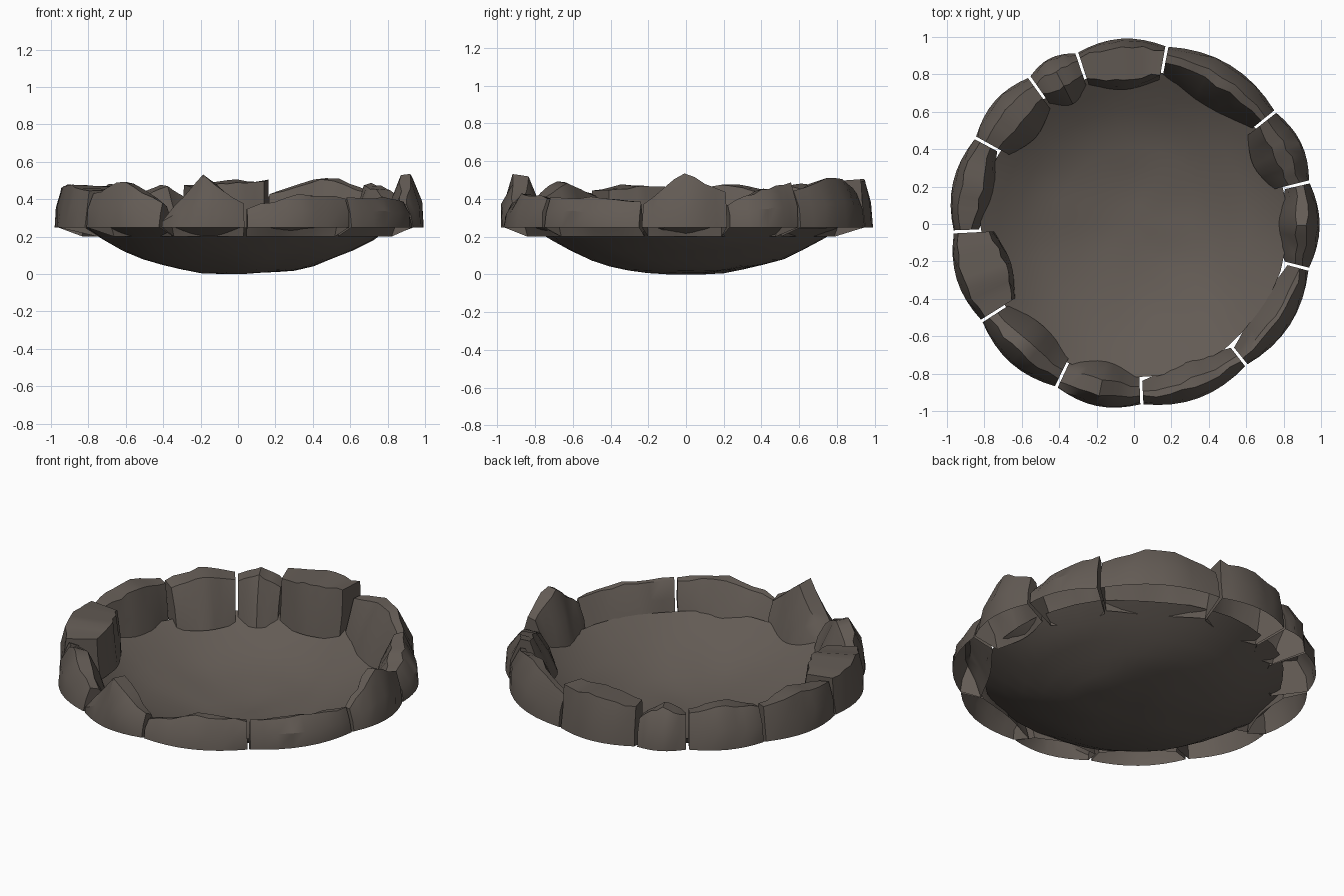
import bpy, bmesh, math, random
from mathutils import Vector, noise

if "Cube" in bpy.data.objects:
    bpy.data.objects.remove(bpy.data.objects["Cube"])

random.seed(7)
stone_mat = bpy.data.materials.new("brown_grey_stone")
stone_mat.diffuse_color = (0.125, 0.105, 0.09, 1)
stone_mat.use_nodes = True
stone_mat.node_tree.nodes["Principled BSDF"].inputs["Base Color"].default_value = stone_mat.diffuse_color


def finish(name, bm, angle):
    me = bpy.data.meshes.new(name)
    bm.to_mesh(me)
    bm.free()
    me.materials.append(stone_mat)
    ob = bpy.data.objects.new(name, me)
    bpy.context.collection.objects.link(ob)
    bpy.ops.object.select_all(action='DESELECT')
    ob.select_set(True)
    bpy.context.view_layer.objects.active = ob
    bpy.ops.object.shade_smooth_by_angle(angle=math.radians(angle))


# Shallow dish: one thin curved sheet, slightly uneven
RIM, DEPTH, SEG, RINGS = 0.82, 0.25, 40, 8
bm = bmesh.new()
centre = bm.verts.new((0, 0, 0))
last = None
for i in range(1, RINGS + 1):
    r = RIM * i / RINGS
    ring = []
    for k in range(SEG):
        a = math.tau * k / SEG
        p = Vector((r * math.cos(a), r * math.sin(a), DEPTH * (r / RIM) ** 2.4))
        wobble = 1 + 0.02 * noise.noise(p * 3)
        z = max(0.001, p.z + 0.012 * noise.noise(p * 4))
        ring.append(bm.verts.new((p.x * wobble, p.y * wobble, z)))
    for k in range(SEG):
        j = (k + 1) % SEG
        if last is None:
            bm.faces.new((centre, ring[k], ring[j]))
        else:
            bm.faces.new((last[k], ring[k], ring[j], last[j]))
    last = ring
bmesh.ops.reverse_faces(bm, faces=bm.faces)  # normals face down and out
finish("dish", bm, 60)


# Rim stones: open-bottomed shells lofted along the rim
def stone(name, a0, a1, inner, tops, slope, sections=9):
    """tops: heights at start, middle and end; slope: how far the inner face leans."""
    bm = bmesh.new()
    rows = []
    for s in range(sections):
        t = s / (sections - 1)
        a = math.radians(a0 + (a1 - a0) * t)
        bulge = math.sin(math.pi * t)
        ro = 0.965 + 0.028 * bulge
        ri = inner + 0.06 * (1 - bulge)
        half = 0 if t < 0.5 else 1
        h = tops[half] + (tops[half + 1] - tops[half]) * (2 * t - half)
        w = ro - ri
        section = [(ro, 0.25),
                   (ro - 0.006, (h + 0.25) / 2),
                   (ri + w * (0.95 - 0.5 * slope), h),
                   (ri + w * slope, h - 0.01),
                   (ri + w * slope * 0.45, 0.1 + h / 2),
                   (ri, 0.2)]
        row = []
        for i, (r, z) in enumerate(section):
            if 0 < i < 5:
                r += random.uniform(-0.012, 0.006)
                z += random.uniform(-0.008, 0.008)
            row.append(bm.verts.new((r * math.cos(a), r * math.sin(a), z)))
        rows.append(row)
    for p, q in zip(rows, rows[1:]):
        for i in range(5):
            bm.faces.new((p[i], q[i], q[i + 1], p[i + 1]))
    bm.faces.new(rows[0])
    bm.faces.new(rows[-1][::-1])
    finish(name, bm, 32)


# start angle, inner radius, heights (start, middle, end), inner slope
STONES = [
    (-14, .77, (.38, .54, .43), .45),
    (14, .71, (.37, .45, .49), .45),
    (39, .74, (.45, .52, .43), .5),
    (80, .72, (.50, .50, .47), .2),
    (109, .72, (.41, .48, .43), .4),
    (126, .70, (.45, .48, .44), .4),
    (152, .77, (.45, .48, .45), .3),
    (183, .69, (.46, .48, .45), .12),
    (213, .73, (.43, .50, .38), .45),
    (245, .75, (.30, .53, .37), .4),
    (273, .78, (.35, .43, .41), .5),
    (309, .79, (.41, .41, .39), .55),
]
for i, (start, inner, tops, slope) in enumerate(STONES):
    end = STONES[(i + 1) % len(STONES)][0]
    if end < start:
        end += 360
    stone("rim_stone_%d" % (i + 1), start, end - 1, inner, tops, slope)
